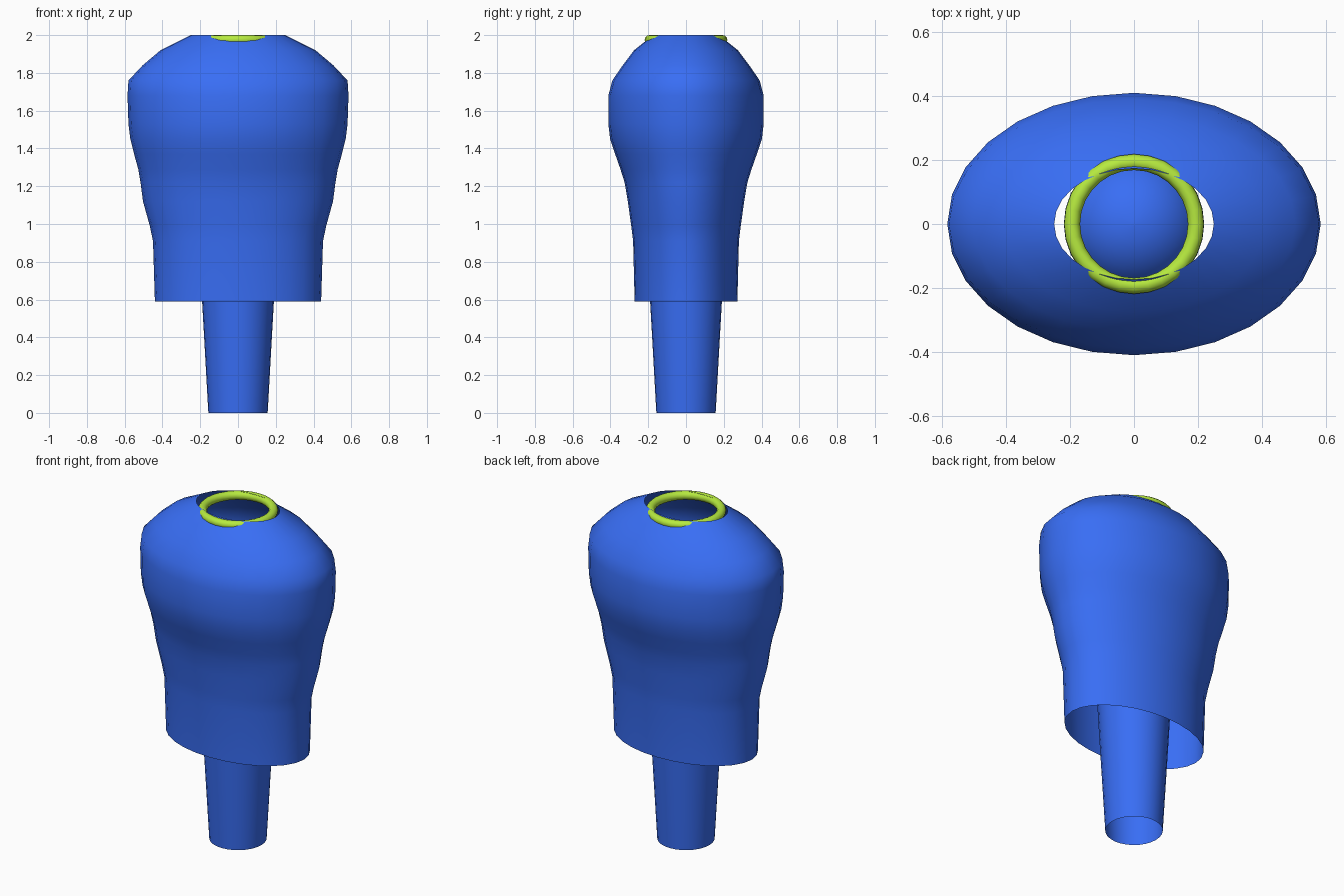
import bpy, bmesh, math

if "Cube" in bpy.data.objects:
    bpy.data.objects.remove(bpy.data.objects["Cube"])


def material(name, rgb):
    m = bpy.data.materials.new(name)
    m.diffuse_color = (*rgb, 1)
    m.use_nodes = True
    m.node_tree.nodes["Principled BSDF"].inputs["Base Color"].default_value = m.diffuse_color
    return m


blue = material("blue_fabric", (0.04, 0.155, 0.91))
lime = material("lime_trim", (0.47, 0.82, 0.05))


def smooth(ob, mat):
    ob.data.materials.append(mat)
    bpy.ops.object.select_all(action='DESELECT')
    ob.select_set(True)
    bpy.context.view_layer.objects.active = ob
    bpy.ops.object.shade_smooth_by_angle(angle=math.radians(50))


def loft(name, rings, sides, mat, close_top=False):
    """Skin stacked ellipses given as (z, x radius, y radius), bottom to top."""
    bm = bmesh.new()
    loops = []
    for z, rx, ry in rings:
        loops.append([bm.verts.new((rx * math.cos(math.tau * i / sides),
                                    ry * math.sin(math.tau * i / sides), z))
                      for i in range(sides)])
    for a, b in zip(loops, loops[1:]):
        for i in range(sides):
            j = (i + 1) % sides
            bm.faces.new((a[i], a[j], b[j], b[i]))
    if close_top:
        bm.faces.new(loops[-1])
    me = bpy.data.meshes.new(name)
    bm.to_mesh(me)
    bm.free()
    ob = bpy.data.objects.new(name, me)
    bpy.context.collection.objects.link(ob)
    smooth(ob, mat)
    return ob


# Outer oval shell, open at hem and neck
shell = [(0.59, 0.44, 0.272), (0.91, 0.45, 0.28), (0.99, 0.467, 0.29),
         (1.12, 0.503, 0.308), (1.22, 0.516, 0.325), (1.29, 0.528, 0.347),
         (1.37, 0.55, 0.375), (1.45, 0.57, 0.402), (1.53, 0.58, 0.411),
         (1.68, 0.585, 0.411), (1.76, 0.58, 0.39), (1.84, 0.505, 0.335),
         (1.92, 0.41, 0.275), (2.00, 0.25, 0.174)]
loft("torso_shell", shell, 28, blue)

# Inner tapered post with a rounded top, hidden inside the shell
post = [(0, 0.157, 0.157), (0.59, 0.19, 0.19), (1.18, 0.22, 0.22)]
for k in range(1, 8):
    a = math.radians(88) * k / 7
    post.append((1.18 + 0.22 * math.sin(a), 0.22 * math.cos(a), 0.22 * math.cos(a)))
loft("inner_post", post, 28, blue, close_top=True)

# Neck ring
bpy.ops.mesh.primitive_torus_add(major_radius=0.194, minor_radius=0.025,
                                 major_segments=28, minor_segments=12,
                                 location=(0, 0, 1.975))
ring = bpy.context.object
ring.name = "neck_ring"
smooth(ring, lime)
